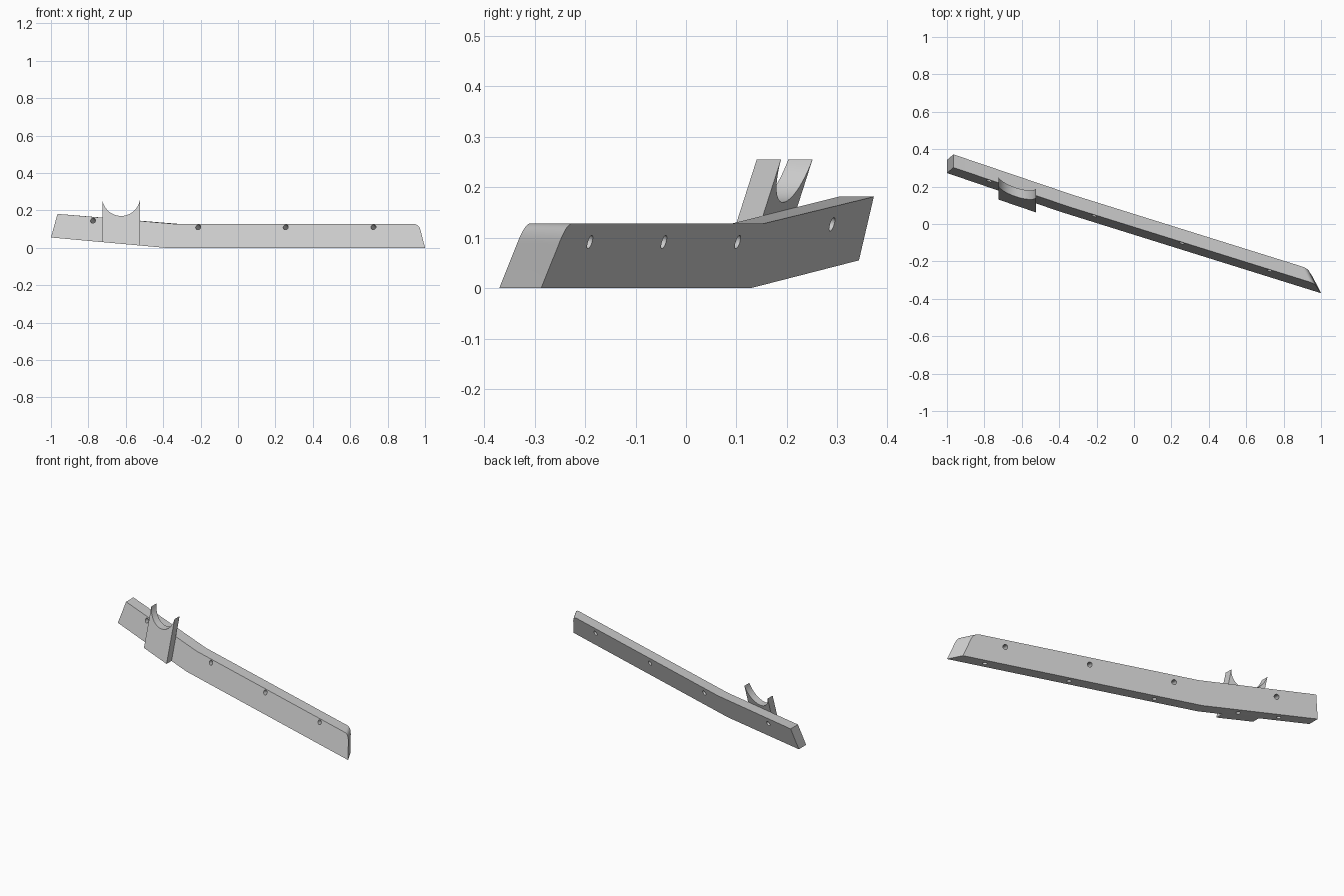
import bpy, bmesh, math
from mathutils import Vector, Matrix

if "Cube" in bpy.data.objects:
    bpy.data.objects.remove(bpy.data.objects["Cube"])

grey = bpy.data.materials.new("light grey")
grey.diffuse_color = (0.6, 0.6, 0.6, 1)
grey.use_nodes = True
grey.node_tree.nodes["Principled BSDF"].inputs["Base Color"].default_value = grey.diffuse_color

SLOPE, LEAN = -0.3125, 0.32   # run of the bar across y, backward lean of its face


def on_face(x, z, off=0.0):
    """Point on the leaning front face, moved back by off in y."""
    return Vector((x, -0.37 + SLOPE * (x - 1) + LEAN * z + off, z))


def slab(name, profile, near, far):
    """Solid between two parallel leaning planes; profile holds (x, z, back shift in x)."""
    bm = bmesh.new()
    a = [bm.verts.new(on_face(x, z, near)) for x, z, s in profile]
    b = [bm.verts.new(on_face(x + s, z, far)) for x, z, s in profile]
    bm.faces.new(a)
    bm.faces.new(b[::-1])
    n = len(a)
    for i in range(n):
        j = (i + 1) % n
        bm.faces.new((a[j], a[i], b[i], b[j]))
    bmesh.ops.recalc_face_normals(bm, faces=bm.faces)
    return finish(name, bm)


def finish(name, bm):
    mesh = bpy.data.meshes.new(name)
    bm.to_mesh(mesh)
    bm.free()
    mesh.materials.append(grey)
    ob = bpy.data.objects.new(name, mesh)
    bpy.context.collection.objects.link(ob)
    return ob


def activate(ob):
    bpy.ops.object.select_all(action='DESELECT')
    ob.select_set(True)
    bpy.context.view_layer.objects.active = ob


def bottom_z(x):
    return max(0.0, 0.055 * (-0.393 - x) / 0.607)


# Bar: straight run, raised left part, rounded upper right corner
END, BEND = -0.042, 0.022
bar_profile = [(-1, 0.055, 0), (-0.393, 0, BEND), (1, 0, END)]
p0, p1, p2 = Vector((0.978, 0.085)), Vector((0.97, 0.128)), Vector((0.935, 0.128))
for i in range(11):
    t = i / 10
    p = p0 * (1 - t) ** 2 + p1 * 2 * t * (1 - t) + p2 * t * t
    bar_profile.append((p.x, p.y, END))
bar_profile += [(-0.345, 0.128, BEND), (-0.965, 0.181, 0)]
bar = slab("bar", bar_profile, 0, 0.07)

# Holes: four through the face, five blind ones in the underside
normal = Vector((-SLOPE, 1, -LEAN)).normalized()
bm = bmesh.new()


def drill(centre, axis, length, radius):
    turn = axis.to_track_quat('Z', 'Y').to_matrix().to_4x4()
    bmesh.ops.create_cone(bm, cap_ends=True, segments=24, radius1=radius, radius2=radius,
                          depth=length, matrix=Matrix.Translation(centre) @ turn)


for x, z in ((-0.775, 0.145), (-0.213, 0.11), (0.255, 0.11), (0.724, 0.11)):
    drill(on_face(x, z), normal, 0.3, 0.014)
for x in (-0.81, -0.59, -0.128, 0.346, 0.814):
    drill(on_face(x, bottom_z(x), 0.035), Vector((0, 0, 1)), 0.08, 0.012)
cutter = finish("hole_cutter", bm)
cutter.hide_render = True

activate(bar)
mod = bar.modifiers.new("holes", 'BOOLEAN')
mod.operation, mod.solver, mod.object = 'DIFFERENCE', 'EXACT', cutter
bpy.ops.object.modifier_apply(modifier=mod.name)
bpy.data.objects.remove(cutter)

# Cradle: upright block on the front face with a round scoop in its top
xl, xr, top, depth = -0.725, -0.525, 0.255, 0.085
half = (xr - xl) / 2
radius = (half ** 2 + depth ** 2) / (2 * depth)
cx, cz = (xl + xr) / 2, top - depth + radius
sweep = math.asin(half / radius)
cradle_profile = [(xl, bottom_z(xl), 0), (xr, bottom_z(xr), 0)]
for i in range(25):
    a = sweep * (1 - 2 * i / 24)
    cradle_profile.append((cx + radius * math.sin(a), cz - radius * math.cos(a), 0))
cradle = slab("cradle", cradle_profile, -0.048, 0)

for ob in (bar, cradle):
    activate(ob)
    bpy.ops.object.shade_smooth_by_angle(angle=math.radians(25))
